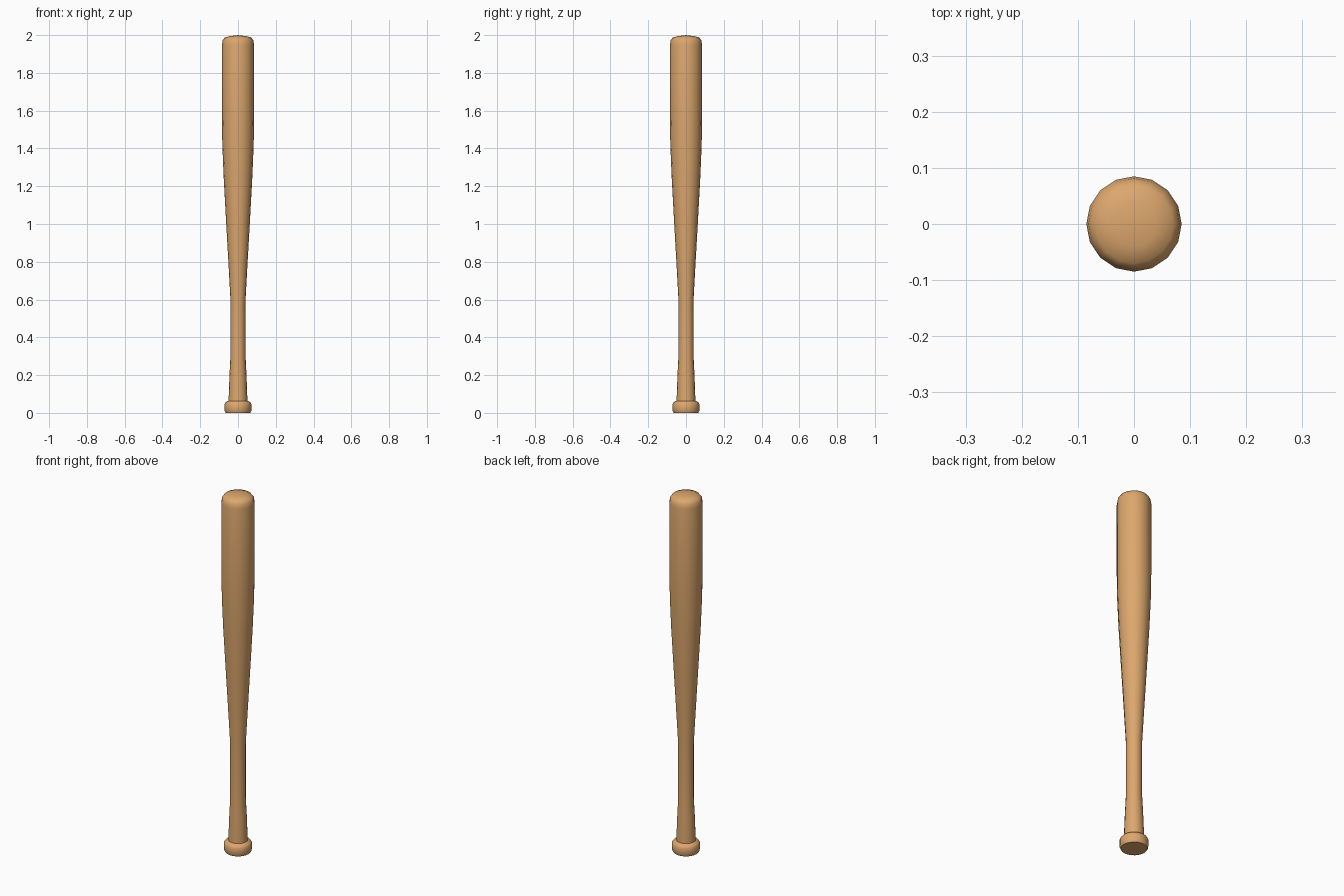
import bpy, bmesh, math

cube = bpy.data.objects.get("Cube")
if cube:
    bpy.data.objects.remove(cube, do_unlink=True)

SIDES = 16

# Wood material
wood = bpy.data.materials.new("light wood")
wood.use_nodes = True
colour = (0.72, 0.386, 0.153, 1)
wood.diffuse_color = colour
wood.node_tree.nodes["Principled BSDF"].inputs["Base Color"].default_value = colour

# Radius and height pairs, from the knob up to the domed tip
profile = [
    (0.066, 0.0), (0.071, 0.012), (0.072, 0.045), (0.064, 0.058), (0.05, 0.064),
    (0.045, 0.2), (0.040, 0.3), (0.040, 0.6), (0.051, 0.8), (0.064, 1.03),
    (0.076, 1.25), (0.083, 1.42), (0.085, 1.55), (0.085, 1.95),
    (0.081, 1.973), (0.070, 1.988), (0.040, 1.995),
]


def turned_part(name, points, tip_height):
    bm = bmesh.new()
    rings = []
    for radius, z in points:
        rings.append([
            bm.verts.new((radius * math.cos(math.tau * i / SIDES),
                          radius * math.sin(math.tau * i / SIDES), z))
            for i in range(SIDES)])
    for low, high in zip(rings, rings[1:]):
        for i in range(SIDES):
            j = (i + 1) % SIDES
            bm.faces.new((low[i], low[j], high[j], high[i]))
    # Flat base and shallow dome
    bm.faces.new(rings[0][::-1])
    tip = bm.verts.new((0, 0, tip_height))
    for i in range(SIDES):
        bm.faces.new((rings[-1][i], rings[-1][(i + 1) % SIDES], tip))
    mesh = bpy.data.meshes.new(name)
    bm.to_mesh(mesh)
    bm.free()
    mesh.materials.append(wood)
    obj = bpy.data.objects.new(name, mesh)
    bpy.context.collection.objects.link(obj)
    return obj


bat = turned_part("wooden_bat", profile, 2.0)
bpy.ops.object.select_all(action="DESELECT")
bat.select_set(True)
bpy.context.view_layer.objects.active = bat
bpy.ops.object.shade_smooth_by_angle(angle=math.radians(50))
